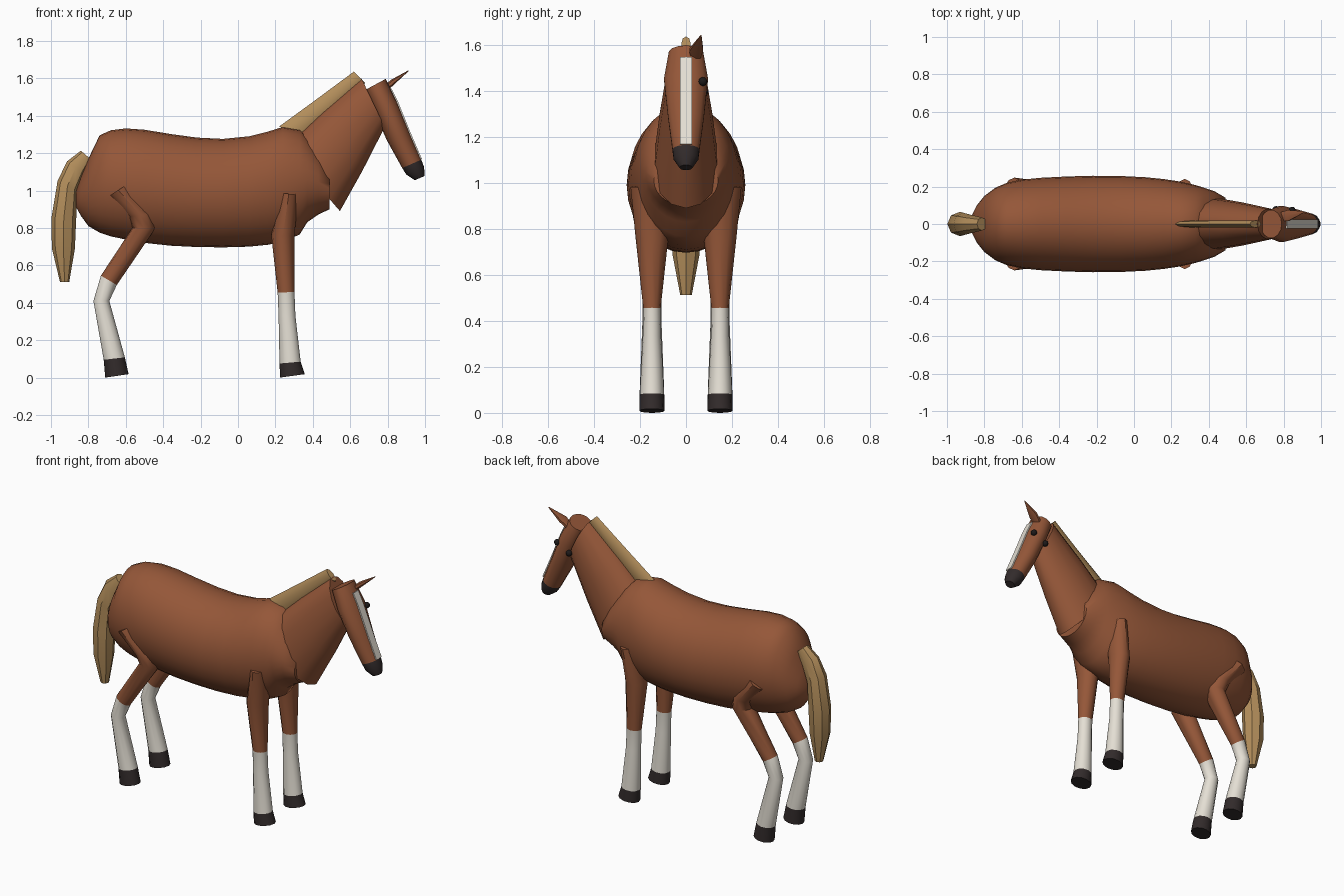
import bpy, bmesh, math
from mathutils import Vector


def material(name, rgb):
    m = bpy.data.materials.new(name)
    m.diffuse_color = (*rgb, 1)
    return m


BROWN = material("chestnut coat", (0.30, 0.095, 0.04))
WHITE = material("white marking", (0.78, 0.74, 0.66))
DARK = material("dark hoof and muzzle", (0.032, 0.024, 0.024))
TAN = material("tan hair", (0.45, 0.27, 0.105))
BLACK = material("black eye", (0.012, 0.01, 0.01))


def finish(name, bm, mats, angle=40):
    bmesh.ops.recalc_face_normals(bm, faces=bm.faces)
    me = bpy.data.meshes.new(name)
    bm.to_mesh(me)
    bm.free()
    for m in mats:
        me.materials.append(m)
    for p in me.polygons:
        p.use_smooth = True
    me.set_sharp_from_angle(angle=math.radians(angle))
    ob = bpy.data.objects.new(name, me)
    bpy.context.collection.objects.link(ob)
    return ob


def loft(name, sections, mats, bands=None, y=0.0, n=12, angle=40):
    """Skin elliptical rings; each is (x0, z0, x1, z1, half width) with the
    two points being the ring's ends in the side view."""
    bm = bmesh.new()
    rings = []
    for s in sections:
        x0, z0, x1, z1, w = s[:5]
        cy = s[5] if len(s) > 5 else y
        c = Vector(((x0 + x1) / 2, cy, (z0 + z1) / 2))
        u = Vector(((x1 - x0) / 2, 0, (z1 - z0) / 2))
        v = Vector((0, w, 0))
        rings.append([bm.verts.new(c + u * math.cos(t) + v * math.sin(t))
                      for t in (math.tau * i / n for i in range(n))])
    bands = bands or [0] * (len(sections) - 1)
    for a, b, mi in zip(rings, rings[1:], bands):
        for i in range(n):
            j = (i + 1) % n
            bm.faces.new((a[i], a[j], b[j], b[i])).material_index = mi
    bm.faces.new(rings[0]).material_index = bands[0]
    bm.faces.new(rings[-1]).material_index = bands[-1]
    return finish(name, bm, mats, angle)


# Body: upright rings from rump to chest (x, bottom, top, half width)
body = [(-0.865, 0.91, 1.00, 0.05), (-0.84, 0.865, 1.07, 0.10),
        (-0.80, 0.81, 1.17, 0.15), (-0.74, 0.775, 1.295, 0.195),
        (-0.68, 0.755, 1.322, 0.22), (-0.60, 0.738, 1.332, 0.237),
        (-0.50, 0.72, 1.325, 0.247), (-0.36, 0.705, 1.302, 0.254),
        (-0.22, 0.698, 1.283, 0.258), (-0.08, 0.696, 1.276, 0.257),
        (0.06, 0.70, 1.29, 0.25), (0.16, 0.71, 1.315, 0.24),
        (0.24, 0.725, 1.34, 0.228), (0.33, 0.765, 1.325, 0.208),
        (0.37, 0.83, 1.29, 0.195), (0.43, 0.872, 1.22, 0.175),
        (0.49, 0.90, 1.12, 0.14)]
loft("body", [(x, b, x, t, w) for x, b, t, w in body], [BROWN], n=28, angle=50)

# Neck
loft("neck", [(0.25, 1.23, 0.545, 0.89, 0.145),
              (0.45, 1.42, 0.665, 1.105, 0.118),
              (0.66, 1.60, 0.785, 1.34, 0.083)], [BROWN], n=14)

# Head with dark muzzle
loft("head", [(0.675, 1.535, 0.79, 1.597, 0.076),
              (0.725, 1.43, 0.853, 1.47, 0.098),
              (0.795, 1.27, 0.922, 1.30, 0.08),
              (0.878, 1.12, 0.98, 1.165, 0.06),
              (0.90, 1.085, 0.995, 1.125, 0.055),
              (0.945, 1.055, 0.998, 1.078, 0.028)],
     [BROWN, DARK], [0, 0, 0, 1, 1], n=14)

# White blaze: thin strip down the face
bm = bmesh.new()
line = [(0.818, 1.545), (0.853, 1.473), (0.922, 1.303), (0.98, 1.168)]
rows = []
for x, z in line:
    rows.append([bm.verts.new((x + d, y, z + d * 0.4))
                 for d, y in ((0.003, -0.025), (0.003, 0.025),
                              (-0.004, 0.025), (-0.004, -0.025))])
for a, b in zip(rows, rows[1:]):
    for i in range(4):
        j = (i + 1) % 4
        bm.faces.new((a[i], a[j], b[j], b[i]))
bm.faces.new(rows[0])
bm.faces.new(rows[-1])
finish("blaze", bm, [WHITE])

# Single visible ear, swept forward
loft("ear", [(0.775, 1.555, 0.795, 1.53, 0.025, 0.04),
             (0.818, 1.592, 0.833, 1.565, 0.034, 0.045),
             (0.91, 1.642, 0.912, 1.638, 0.003, 0.065)], [BROWN], n=6)

# Eyes, both on the far side of the head
for name, pos in (("front_eye", (0.845, 0.073, 1.44)),
                  ("rear_eye", (0.76, 0.077, 1.395))):
    bm = bmesh.new()
    bmesh.ops.create_uvsphere(bm, u_segments=12, v_segments=8, radius=0.019)
    bmesh.ops.translate(bm, vec=pos, verts=bm.verts)
    finish(name, bm, [BLACK])

# Mane
loft("mane", [(0.22, 1.342, 0.36, 1.29, 0.018),
              (0.42, 1.488, 0.52, 1.42, 0.02),
              (0.62, 1.636, 0.68, 1.575, 0.02)], [TAN], n=8)

# Tail
loft("tail", [(-0.84, 1.213, -0.785, 1.165, 0.035),
              (-0.915, 1.155, -0.82, 1.09, 0.048),
              (-0.965, 1.05, -0.858, 1.00, 0.06),
              (-0.998, 0.85, -0.865, 0.85, 0.065),
              (-0.995, 0.69, -0.872, 0.69, 0.059),
              (-0.952, 0.512, -0.902, 0.512, 0.025)], [TAN], n=8)

# Legs: brown upper part, white stocking, dark hoof
front = [(0.222, 0.985, 0.322, 0.98, 0.093), (0.178, 0.76, 0.302, 0.76, 0.071),
         (0.212, 0.455, 0.302, 0.457, 0.038), (0.217, 0.33, 0.307, 0.33, 0.04),
         (0.222, 0.075, 0.335, 0.085, 0.053), (0.225, 0.0, 0.357, 0.018, 0.055)]
hind = [(-0.70, 0.965, -0.58, 1.04, 0.10), (-0.565, 0.80, -0.44, 0.80, 0.072),
        (-0.733, 0.545, -0.648, 0.495, 0.042), (-0.773, 0.41, -0.688, 0.41, 0.041),
        (-0.718, 0.095, -0.605, 0.108, 0.053), (-0.71, 0.0, -0.585, 0.018, 0.055)]
hind.insert(1, (-0.59, 0.86, -0.455, 0.875, 0.085))
for side, y in (("near", -0.148), ("far", 0.148)):
    loft("front_leg_" + side, front, [BROWN, WHITE, DARK], [0, 0, 1, 1, 2], y, 12)
    loft("hind_leg_" + side, hind, [BROWN, WHITE, DARK], [0, 0, 0, 1, 1, 2], y, 12)
